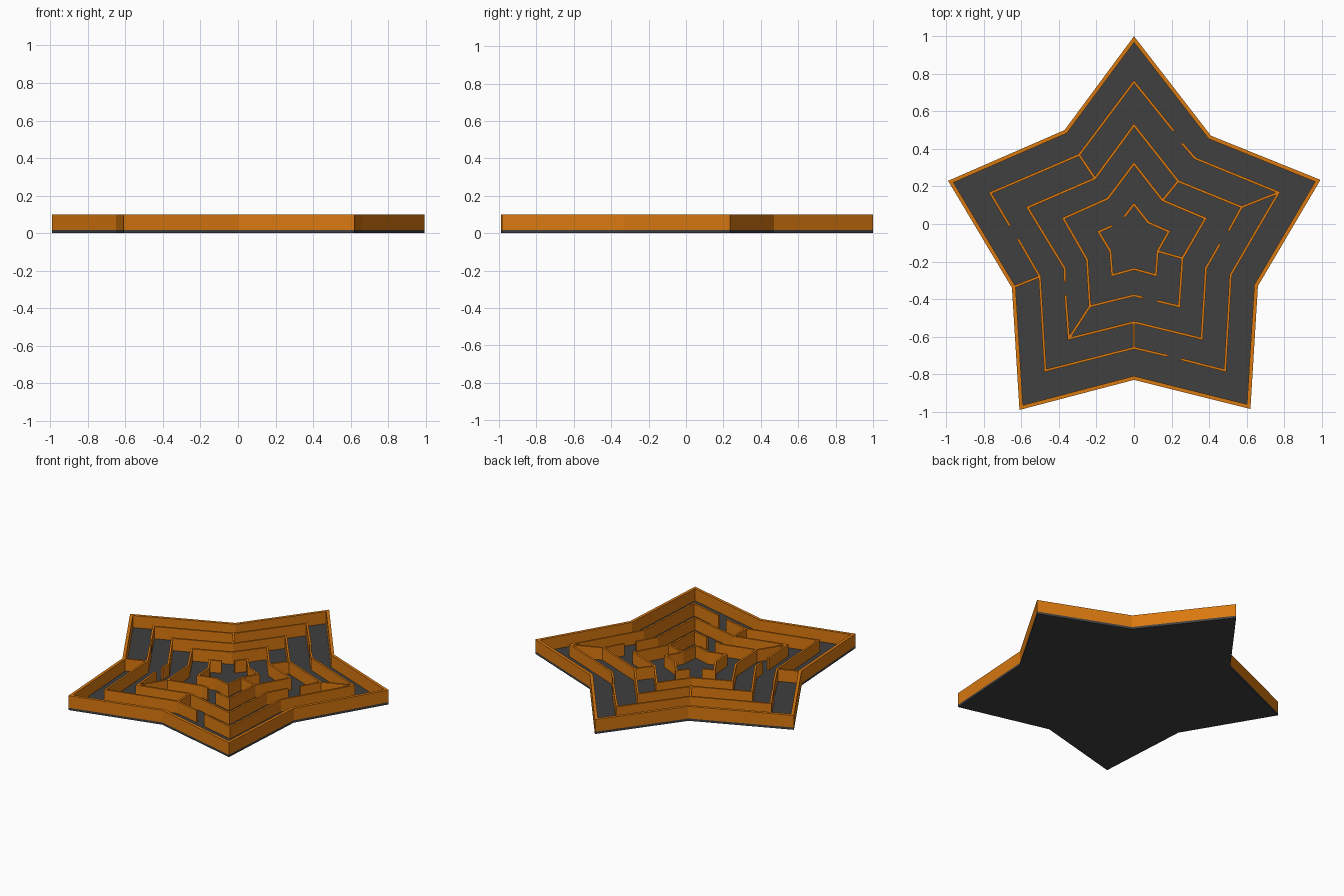
import bpy, bmesh
from mathutils import Vector

if "Cube" in bpy.data.objects:
    bpy.data.objects.remove(bpy.data.objects["Cube"])

FLOOR, TOP, THIN, THICK = 0.016, 0.1, 0.013, 0.02


def material(name, rgb):
    m = bpy.data.materials.new(name)
    m.diffuse_color = (*rgb, 1)
    m.use_nodes = True
    m.node_tree.nodes["Principled BSDF"].inputs["Base Color"].default_value = m.diffuse_color
    return m


orange = material("orange", (0.7, 0.19, 0.005))
dark = material("dark_grey", (0.05, 0.05, 0.05))


def finish(name, bm, mat):
    bmesh.ops.recalc_face_normals(bm, faces=bm.faces)
    me = bpy.data.meshes.new(name)
    bm.to_mesh(me)
    bm.free()
    me.materials.append(mat)
    bpy.context.collection.objects.link(bpy.data.objects.new(name, me))


def offset(pts, d, closed):
    """Mitred offset of a path, positive d to the left."""
    n, out = len(pts), []
    for i, p in enumerate(pts):
        dirs = []
        if closed or i > 0:
            dirs.append((p - pts[i - 1]).normalized())
        if closed or i < n - 1:
            dirs.append((pts[(i + 1) % n] - p).normalized())
        norms = [Vector((-v.y, v.x)) for v in dirs]
        m = (norms[0] + norms[-1]).normalized()
        out.append(p + m * d / max(m.dot(norms[0]), 0.3))
    return out


def wall(bm, path, left, right, closed=False):
    """Upright wall that follows a flat path."""
    pts = [Vector(p) for p in path]
    a, b = offset(pts, left, closed), offset(pts, right, closed)
    rings = [[bm.verts.new((p.x, p.y, z)) for p, z in
              ((l, FLOOR), (r, FLOOR), (r, TOP), (l, TOP))] for l, r in zip(a, b)]
    for i in range(len(rings) - (not closed)):
        s, e = rings[i], rings[(i + 1) % len(rings)]
        for k in range(4):
            j = (k + 1) % 4
            bm.faces.new((s[k], s[j], e[j], e[k]))
    if not closed:
        bm.faces.new(rings[0])
        bm.faces.new(rings[-1][::-1])


def thin_walls(name, paths):
    bm = bmesh.new()
    for p in paths:
        wall(bm, p, THIN / 2, -THIN / 2)
    finish(name, bm, orange)


star = [(0, 1), (.41, .47), (.993, .235), (.66, -.33), (.62, -.985), (0, -.83),
        (-.61, -.99), (-.65, -.34), (-.99, .23), (-.37, .5)]

# Star floor
bm = bmesh.new()
face = bm.faces.new([bm.verts.new((x, y, 0)) for x, y in star])
ext = bmesh.ops.extrude_face_region(bm, geom=[face])
bmesh.ops.translate(bm, vec=(0, 0, FLOOR),
                    verts=[v for v in ext["geom"] if isinstance(v, bmesh.types.BMVert)])
finish("floor", bm, dark)

# Outer rim, set inwards from the star outline
bm = bmesh.new()
wall(bm, star, 0, -THICK, closed=True)
finish("outer_rim", bm, orange)

# Maze rings, clockwise from gap to gap
thin_walls("maze_ring_1", [
    [(.255, .43), (.325, .35), (.77, .168), (.515, -.27), (.485, -.78), (.25, -.72)],
    [(.18, -.702), (0, -.66), (-.472, -.78), (-.502, -.28), (-.617, -.08)],
    [(-.66, -.012), (-.765, .165), (-.292, .368), (0, .757), (.212, .494)],
])
thin_walls("maze_ring_2", [
    [(-.367, -.31), (-.37, -.235), (-.567, .088), (-.208, .243), (0, .526),
     (.235, .228), (.573, .09), (.503, -.037)],
    [(.457, -.106), (.383, -.235), (.36, -.61), (0, -.523), (-.347, -.61), (-.365, -.378)],
])
thin_walls("maze_ring_3", [
    [(.048, -.393), (0, -.38), (-.235, -.438), (-.25, -.19), (-.376, .03),
     (-.14, .135), (0, .321), (.152, .126), (.38, .03), (.258, -.182),
     (.24, -.438), (.122, -.41)],
])
thin_walls("maze_ring_4", [
    [(-.053, .037), (0, .105), (.076, .008), (.185, -.04), (.126, -.145),
     (.116, -.272), (0, -.24), (-.116, -.272), (-.126, -.145), (-.188, -.042), (-.117, -.01)],
])

# Short walls that block the paths between rings
thin_walls("maze_blocks", [
    [(-.292, .368), (-.208, .243)],
    [(.235, .228), (.152, .126)],
    [(.573, .09), (.77, .168)],
    [(.126, -.145), (.258, -.182)],
    [(0, -.523), (0, -.66)],
    [(-.347, -.61), (-.235, -.438)],
    [(-.502, -.28), (-.64, -.335)],
])
